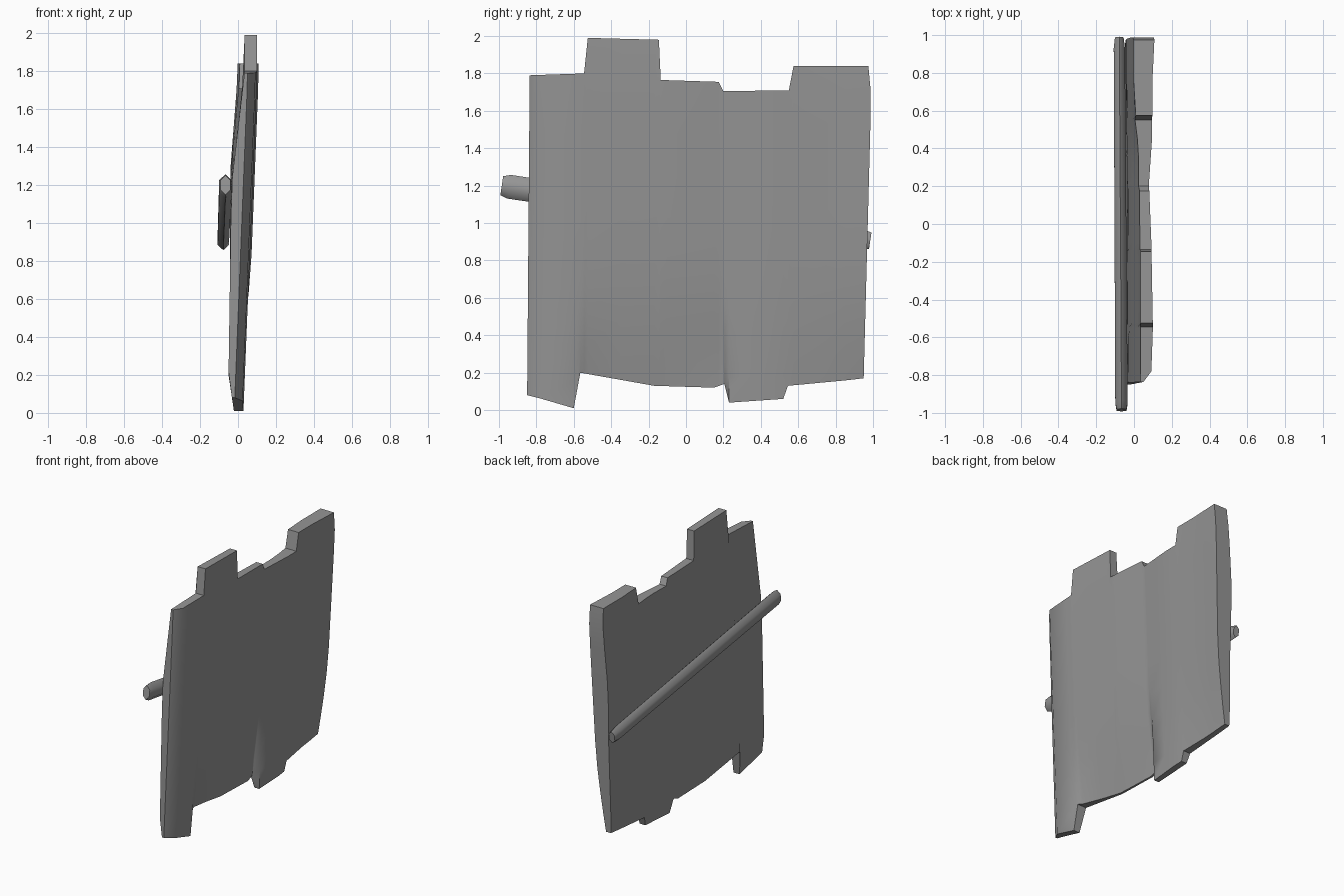
import bpy
import bmesh
from math import cos, sin, pi
from mathutils import Vector

cube = bpy.data.objects.get("Cube")
if cube:
    bpy.data.objects.remove(cube, do_unlink=True)

grey = bpy.data.materials.new("plain grey")
grey.use_nodes = True
shade = (0.3, 0.3, 0.3, 1)
grey.diffuse_color = shade
grey.node_tree.nodes["Principled BSDF"].inputs["Base Color"].default_value = shade


def lerp(points, v):
    """Piecewise linear lookup in a list of (input, output) pairs."""
    if v <= points[0][0]:
        return points[0][1]
    for (a, p), (b, q) in zip(points, points[1:]):
        if v <= b:
            return p + (q - p) * (v - a) / (b - a)
    return points[-1][1]


def finish(bm, name, angle):
    bmesh.ops.recalc_face_normals(bm, faces=bm.faces)
    mesh = bpy.data.meshes.new(name)
    bm.to_mesh(mesh)
    bm.free()
    mesh.materials.append(grey)
    obj = bpy.data.objects.new(name, mesh)
    bpy.context.collection.objects.link(obj)
    bpy.ops.object.select_all(action="DESELECT")
    obj.select_set(True)
    bpy.context.view_layer.objects.active = obj
    bpy.ops.object.shade_smooth_by_angle(angle=angle)


# Panel outline: top and bottom height along the width
TOP = [(-.84, 1.79), (-.545, 1.8), (-.525, 1.99), (-.145, 1.98), (-.135, 1.765),
       (.175, 1.755), (.2, 1.705), (.55, 1.71), (.575, 1.84), (.97, 1.84)]
BOTTOM = [(-.84, .08), (-.6, .01), (-.565, .2), (-.17, .13), (.15, .12),
          (.205, .14), (.23, .04), (.52, .06), (.545, .13), (.97, .17)]
# Front surface waves, and how far it falls back near the bottom
WAVE = [(-.84, -.05), (-.78, -.008), (-.55, 0), (-.1, -.008), (.2, -.02),
        (.45, -.003), (.75, -.003), (.97, .008)]
RECESS = [(-.6, 0), (-.5, .05), (.2, .055), (.23, 0), (.5, .01), (.97, .06)]
# Back surface depth by height, thicker towards one side at the top
BACK = [(0, -.02), (.2, -.05), (1.2, -.035), (1.8, .035)]
THICKER = [(.4, 0), (.65, .035), (.97, .035)]
ROWS = [0, .08, .18, .28, .4, .55, .68, .82, .92, 1]

columns = sorted({p[0] for p in TOP + BOTTOM + WAVE + [(-.35, 0), (.35, 0), (.85, 0)]})


def sheet_points(y, t):
    low = lerp(BOTTOM, y)
    z = low + t * (lerp(TOP, y) - low)
    fall = max(0, (.8 - z) / .7) ** 1.5
    front = min(.03 + .04 * z, .1) + lerp(WAVE, y) - lerp(RECESS, y) * fall
    back = lerp(BACK, z) - lerp(THICKER, y) * max(0, z - .9) / .9
    if y == columns[-1]:
        y = lerp([(.17, .95), (1.68, .99), (1.84, .975)], z)
    elif y == columns[0]:
        y = -.85 + .008 * z
    return Vector((max(front, back + .015), y, z)), Vector((back, y, z))


# Battered panel: front and back sheets joined around the rim
bm = bmesh.new()
front, back = [], []
for y in columns:
    pairs = [sheet_points(y, t) for t in ROWS]
    front.append([bm.verts.new(p[0]) for p in pairs])
    back.append([bm.verts.new(p[1]) for p in pairs])
last_c, last_r = len(columns) - 1, len(ROWS) - 1
for i in range(last_c):
    for j in range(last_r):
        for s in (front, back):
            bm.faces.new((s[i][j], s[i + 1][j], s[i + 1][j + 1], s[i][j + 1]))
    for j in (0, last_r):
        bm.faces.new((front[i][j], front[i + 1][j], back[i + 1][j], back[i][j]))
for i in (0, last_c):
    for j in range(last_r):
        bm.faces.new((front[i][j], front[i][j + 1], back[i][j + 1], back[i][j]))
finish(bm, "battered_panel", .9)

# Slanted pole across the back: six-sided, with chamfered ends
bm = bmesh.new()
start, end = Vector((-.066, -.985, 1.2)), Vector((-.078, .985, .905))
axis = (end - start).normalized()
up = axis.cross(Vector((1, 0, 0))).normalized()
up = up if up.z > 0 else -up
rings = []
for t, size in ((0, .8), (.02, 1), (.97, .9), (1, .7)):
    centre = start.lerp(end, t)
    rings.append([bm.verts.new(centre + Vector((.038 * size * cos(a), 0, 0))
                               + up * .064 * size * sin(a))
                  for a in (k * pi / 3 + pi / 6 for k in range(6))])
for a, b in zip(rings, rings[1:]):
    for k in range(6):
        n = (k + 1) % 6
        bm.faces.new((a[k], a[n], b[n], b[k]))
bm.faces.new(rings[0])
bm.faces.new(rings[-1])
finish(bm, "back_pole", 1.1)
